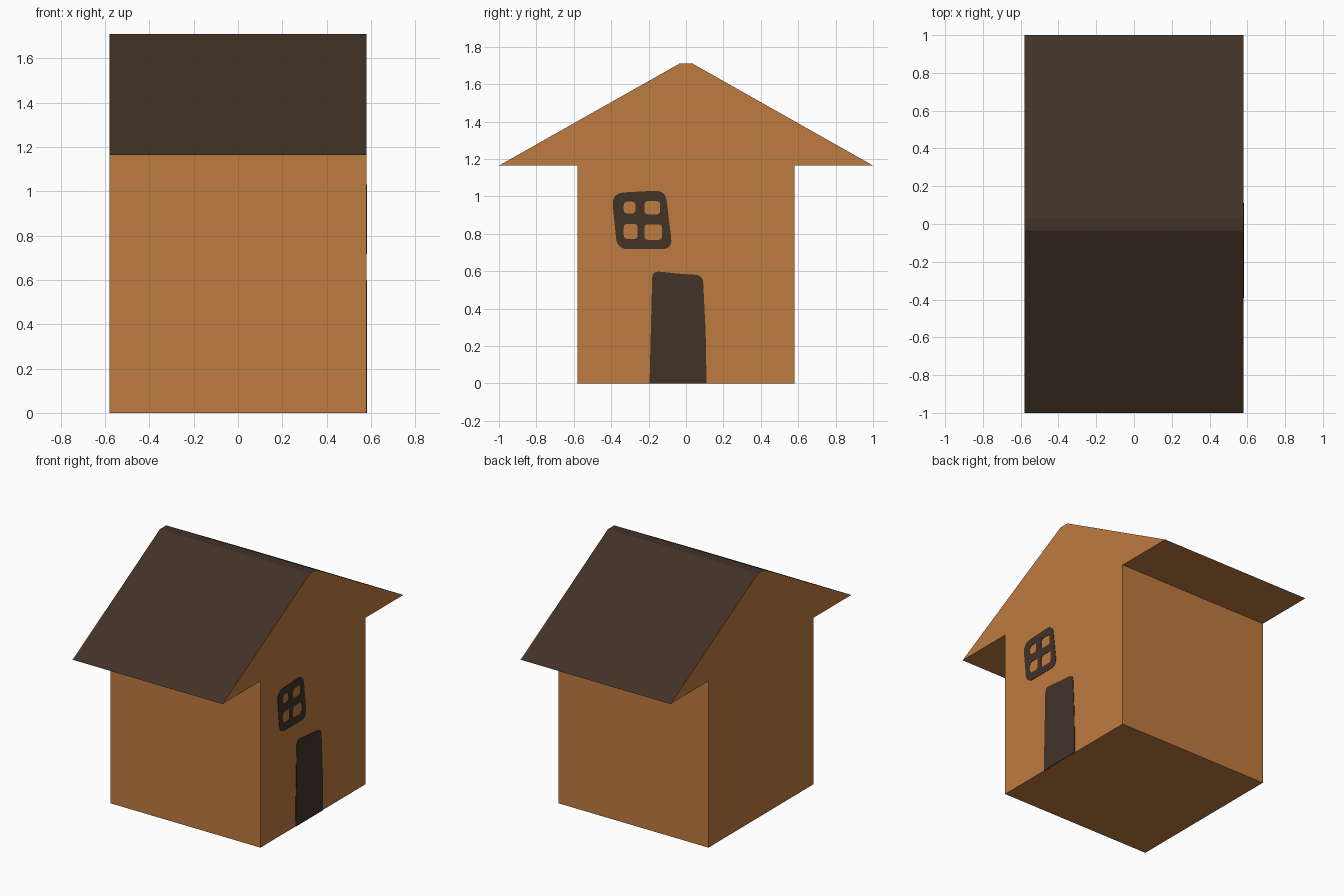
import bpy, bmesh, math
from mathutils import Vector

if "Cube" in bpy.data.objects:
    bpy.data.objects.remove(bpy.data.objects["Cube"])

HALF = 0.58      # half width of the walls, and half depth along x
EAVE = 1.165     # height of the eaves


def material(name, rgb):
    lin = [((c / 255 + 0.055) / 1.055) ** 2.4 for c in rgb]
    m = bpy.data.materials.new(name)
    m.diffuse_color = (*lin, 1)
    m.use_nodes = True
    m.node_tree.nodes["Principled BSDF"].inputs["Base Color"].default_value = m.diffuse_color
    return m


wall = material("warm_brown", (191, 123, 65))
dark = material("dark_brown", (65, 50, 39))


def rounded(corners):
    """Corners (y, z, radius) to a rounded outline."""
    out = []
    n = len(corners)
    for i, (y, z, r) in enumerate(corners):
        p = Vector((y, z))
        if r == 0:
            out.append(p)
            continue
        a = p + (Vector(corners[i - 1][:2]) - p).normalized() * r
        b = p + (Vector(corners[(i + 1) % n][:2]) - p).normalized() * r
        for k in range(7):
            t = k / 6
            out.append(a * (1 - t) ** 2 + p * 2 * t * (1 - t) + b * t * t)
    return out


def plate(name, outlines):
    """Thin dark plate on the +x gable; inner outlines become holes."""
    cu = bpy.data.curves.new(name, 'CURVE')
    cu.dimensions = '2D'
    cu.fill_mode = 'BOTH'
    cu.extrude = 0.003
    for pts in outlines:
        s = cu.splines.new('POLY')
        s.points.add(len(pts) - 1)
        for sp, p in zip(s.points, pts):
            sp.co = (p.x, p.y, 0, 1)
        s.use_cyclic_u = True
    cu.materials.append(dark)
    ob = bpy.data.objects.new(name, cu)
    bpy.context.collection.objects.link(ob)
    ob.location.x = HALF
    ob.rotation_euler = (math.pi / 2, 0, math.pi / 2)
    bpy.ops.object.select_all(action='DESELECT')
    ob.select_set(True)
    bpy.context.view_layer.objects.active = ob
    bpy.ops.object.convert(target='MESH')


# House: gable profile extruded along x, upward slopes dark
half = [(HALF, 0), (HALF, EAVE), (1.0, EAVE), (0.035, 1.71)]
profile = half + [(-y, z) for y, z in reversed(half)]
bm = bmesh.new()
face = bm.faces.new([bm.verts.new((-HALF, y, z)) for y, z in profile])
ext = bmesh.ops.extrude_face_region(bm, geom=[face], use_keep_orig=True)
bmesh.ops.translate(bm, vec=(2 * HALF, 0, 0),
                    verts=[g for g in ext["geom"] if isinstance(g, bmesh.types.BMVert)])
bmesh.ops.recalc_face_normals(bm, faces=bm.faces)
bm.normal_update()
for f in bm.faces:
    f.material_index = 1 if f.normal.z > 0.3 else 0
me = bpy.data.meshes.new("house")
bm.to_mesh(me)
bm.free()
me.materials.append(wall)
me.materials.append(dark)
bpy.context.collection.objects.link(bpy.data.objects.new("house_walls_and_roof", me))

# Door
plate("door", [rounded([(-0.195, 0, 0), (0.11, 0, 0), (0.105, 0.28, 0),
                        (0.09, 0.578, 0.04), (-0.04, 0.587, 0), (-0.18, 0.602, 0.04)])])

# Window frame with four open panes
panes = [(-0.333, -0.270, 0.908, 0.972), (-0.222, -0.138, 0.904, 0.975),
         (-0.333, -0.258, 0.773, 0.853), (-0.222, -0.128, 0.768, 0.851)]
frame = rounded([(-0.368, 0.718, 0.06), (-0.072, 0.718, 0.06),
                 (-0.11, 1.033, 0.06), (-0.398, 1.018, 0.07)])
plate("window_frame", [frame] + [
    rounded([(a, c, 0.022), (b, c, 0.022), (b, d, 0.022), (a, d, 0.022)])
    for a, b, c, d in panes])
